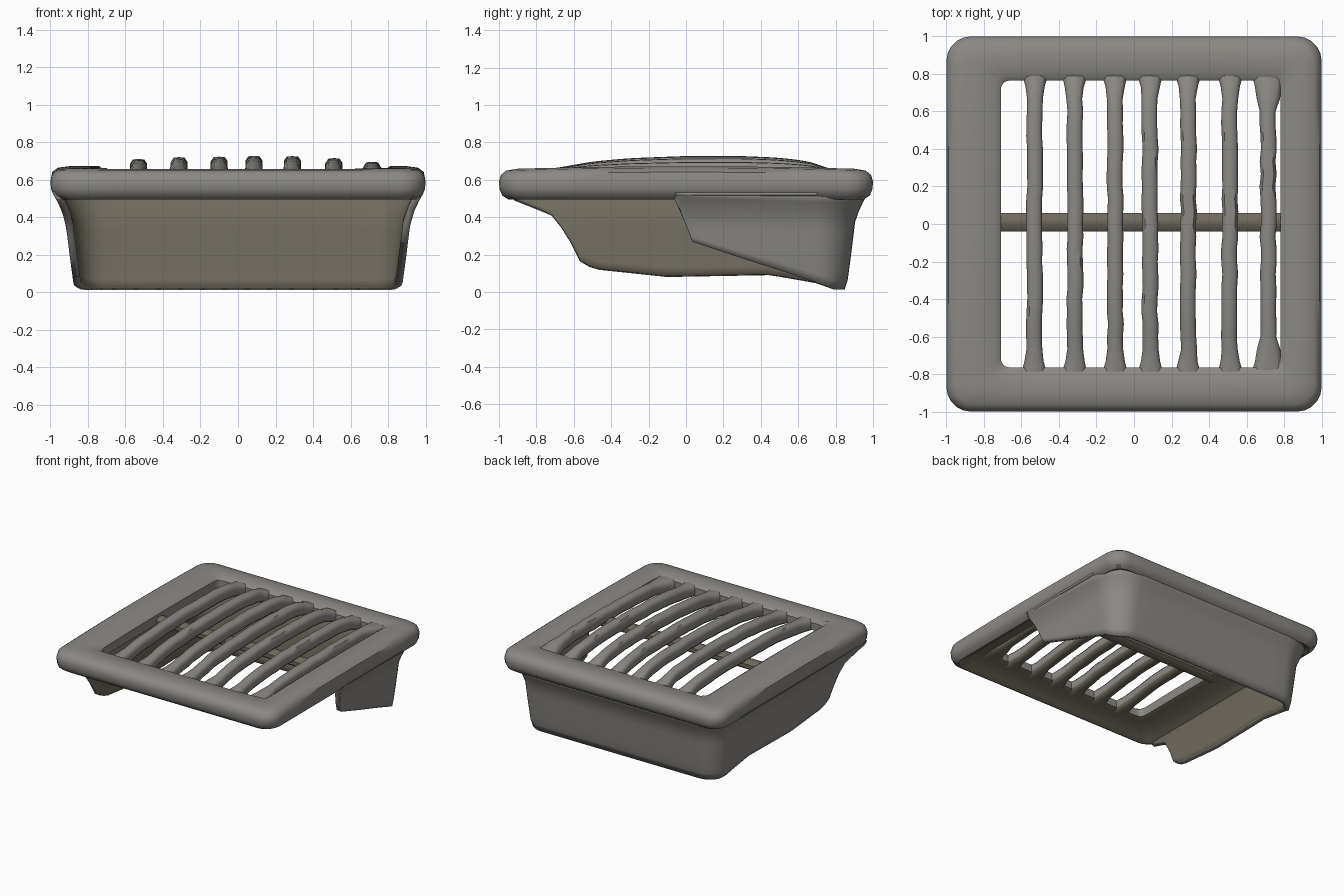
import bpy, bmesh, math, random

if "Cube" in bpy.data.objects:
    bpy.data.objects.remove(bpy.data.objects["Cube"])

random.seed(4)


def material(name, rgb):
    m = bpy.data.materials.new(name)
    m.diffuse_color = (*rgb, 1)
    m.use_nodes = True
    m.node_tree.nodes["Principled BSDF"].inputs["Base Color"].default_value = m.diffuse_color
    return m


GREY = material("warm grey", (0.262, 0.25, 0.232))
BROWN = material("inner brown", (0.16, 0.142, 0.108))


def finish(bm, name, angle=40, recalc=True):
    if recalc:
        bmesh.ops.recalc_face_normals(bm, faces=bm.faces)
    me = bpy.data.meshes.new(name)
    bm.to_mesh(me)
    bm.free()
    ob = bpy.data.objects.new(name, me)
    bpy.context.collection.objects.link(ob)
    me.materials.append(GREY)
    me.materials.append(BROWN)
    bpy.ops.object.select_all(action='DESELECT')
    ob.select_set(True)
    bpy.context.view_layer.objects.active = ob
    bpy.ops.object.shade_smooth_by_angle(angle=math.radians(angle))
    return ob


def loft(bm, rings, closed=True, cyclic=False):
    """Skin consecutive rings of points with quads."""
    vs = [[bm.verts.new(p) for p in r] for r in rings]
    n = len(vs[0])
    pairs = list(zip(vs, vs[1:])) + ([(vs[-1], vs[0])] if cyclic else [])
    for a, b in pairs:
        for i in range(n if closed else n - 1):
            j = (i + 1) % n
            bm.faces.new((a[i], a[j], b[j], b[i]))
    return vs


def table(pts, t):
    """Piecewise linear lookup."""
    if t <= pts[0][0]:
        return pts[0][1]
    for (a, u), (b, v) in zip(pts, pts[1:]):
        if t <= b:
            return u + (v - u) * (t - a) / (b - a)
    return pts[-1][1]


def rounded_rect(x0, x1, y0, y1, r, steps=5, along=7):
    out = []
    corners = [(x1 - r, y1 - r, 0), (x0 + r, y1 - r, 90),
               (x0 + r, y0 + r, 180), (x1 - r, y0 + r, 270)]
    arcs = [[(cx + r * math.cos(math.radians(a + 90 * k / steps)),
              cy + r * math.sin(math.radians(a + 90 * k / steps)))
             for k in range(steps + 1)] for cx, cy, a in corners]
    for i, arc in enumerate(arcs):
        out += arc
        (ax, ay), (bx, by) = arc[-1], arcs[(i + 1) % 4][0]
        out += [(ax + (bx - ax) * k / along, ay + (by - ay) * k / along)
                for k in range(1, along)]
    return out


# Frame: rounded rim with a recessed underside and a rectangular opening
def rim_ring(inset, z):
    r = max(0.13 - inset * 0.5, 0.05)
    return [(x, y, z) for x, y in
            rounded_rect(-1 + inset, 1 - inset, -1 + inset, 1 - inset, r)]


def opening_ring(grow, z):
    return [(x, y, z) for x, y in
            rounded_rect(-0.71 - grow, 0.78 + grow, -0.765 - grow, 0.765 + grow, 0.05)]


bm = bmesh.new()
rings = [opening_ring(0.0, 0.575), opening_ring(0.03, 0.56), rim_ring(0.13, 0.55),
         rim_ring(0.09, 0.515), rim_ring(0.05, 0.495), rim_ring(0.018, 0.515),
         rim_ring(0.003, 0.55), rim_ring(0.0, 0.59), rim_ring(0.01, 0.625),
         rim_ring(0.04, 0.648), rim_ring(0.10, 0.656), opening_ring(0.03, 0.656),
         opening_ring(0.0, 0.635)]
loft(bm, rings, cyclic=True)
for v in bm.verts:                      # side strips crown slightly
    if v.co.z > 0.62 and abs(v.co.x) > 0.69:
        v.co.z += 0.016 * max(0, 1 - v.co.y ** 2)
bmesh.ops.recalc_face_normals(bm, faces=bm.faces)
for f in bm.faces:                      # underside inside the rim is brown
    c = f.calc_center_median()
    if f.normal.z < -0.2 and max(abs(c.x), abs(c.y)) < 0.94:
        f.material_index = 1
finish(bm, "frame")

# Grate bars: arched along y, flared where they meet the frame
ARCH = [(-0.80, 0.0), (-0.68, 0.2), (-0.5, 0.62), (-0.3, 0.85), (0, 1),
        (0.3, 1), (0.5, 0.88), (0.65, 0.65), (0.80, 0.0)]
BARS = [(-0.53, 0.71), (-0.315, 0.72), (-0.1, 0.722), (0.085, 0.727),
        (0.29, 0.725), (0.51, 0.715), (0.715, 0.695)]
for n, (bx, peak) in enumerate(BARS):
    bm = bmesh.new()
    rings = []
    for k in range(25):
        y = -0.80 + 1.6 * k / 24
        top = 0.65 + (peak - 0.65) * table(ARCH, y)
        w = 0.042 + 0.028 * max(0, (abs(y) - 0.70) / 0.1)
        if n == 6:                      # last bar nearly touches the frame
            w += 0.02 * (abs(y) > 0.65)
        x = bx + random.uniform(-0.004, 0.004)
        prof = [(-0.6, -0.095), (0.6, -0.095), (1, -0.075), (1, -0.025),
                (0.65, -0.003), (0, 0), (-0.65, -0.003), (-1, -0.025), (-1, -0.075)]
        rings.append([(x + w * a, y, top + b) for a, b in prof])
    vs = loft(bm, rings)
    bm.faces.new(vs[0])
    bm.faces.new(vs[-1])
    bmesh.ops.recalc_face_normals(bm, faces=bm.faces)
    for f in bm.faces:
        if f.normal.z < -0.6:
            f.material_index = 1
    finish(bm, f"grate_bar_{n + 1}", 50)

# Cross bar under the grate
bm = bmesh.new()
section = [(0.01 + 0.053 * math.cos(a), 0.59 + 0.04 * math.sin(a))
           for a in (math.radians(22.5 + 45 * k) for k in range(8))]
vs = loft(bm, [[(x, y, z) for y, z in section] for x in (-0.76, 0.82)])
for r in vs:
    bm.faces.new(r)
for f in bm.faces:
    f.material_index = 1
finish(bm, "cross_bar", 50)

# Skirt: tapered wall along the left, back and right, with a ragged lower edge
LEFT_LOW = [(-0.92, 0.49), (-0.72, 0.41), (-0.64, 0.31), (-0.56, 0.15), (-0.48, 0.12),
            (-0.1, 0.08), (0.45, 0.09), (0.68, 0.05), (0.85, 0.012)]
RIGHT_LOW = [(-0.06, 0.49), (-0.02, 0.42), (0.03, 0.27), (0.3, 0.18), (0.55, 0.1),
             (0.68, 0.055), (0.85, 0.012)]
TAPER = [(0.0, 0.105), (0.03, 0.085), (0.2, 0.062), (0.38, 0.04), (0.46, 0.01), (0.53, -0.03)]
X, Y, R = 0.96, 0.945, 0.25


def corner(sx, a):                      # plan point and outward normal
    c, s = math.cos(a), math.sin(a)
    return (sx * (X - R + R * c), Y - R + R * s, sx * c, s)


arc = [math.radians(90 * k / 8) for k in range(9)]
plan = [(-X, -0.92 + (Y - R + 0.92) * k / 32, -1, 0) for k in range(32)]
plan += [corner(-1, a) for a in arc]
plan += [(-(X - R) + 2 * (X - R) * k / 12, Y, 0, 1) for k in range(1, 12)]
plan += [corner(1, a) for a in reversed(arc)]
plan += [(X, Y - R - (Y - R + 0.06) * k / 24, 1, 0) for k in range(1, 25)]

bm = bmesh.new()
rings = []
for k in range(11):
    ring = []
    for x, y, nx, ny in plan:
        low = table(LEFT_LOW if x < 0 else RIGHT_LOW, y)
        z = 0.53 + (low - 0.53) * k / 10
        d = table(TAPER, z)
        ring.append((x - nx * d, y - ny * d, z))
    rings.append(ring)
loft(bm, rings, closed=False)
bmesh.ops.recalc_face_normals(bm, faces=bm.faces)
back = max(bm.faces, key=lambda f: f.calc_center_median().y)
if back.normal.y < 0:
    bmesh.ops.reverse_faces(bm, faces=bm.faces)
skirt = finish(bm, "skirt", 45, recalc=False)
solid = skirt.modifiers.new("wall", 'SOLIDIFY')
solid.thickness = 0.04
solid.offset = -1
solid.material_offset = 1
solid.material_offset_rim = 0
